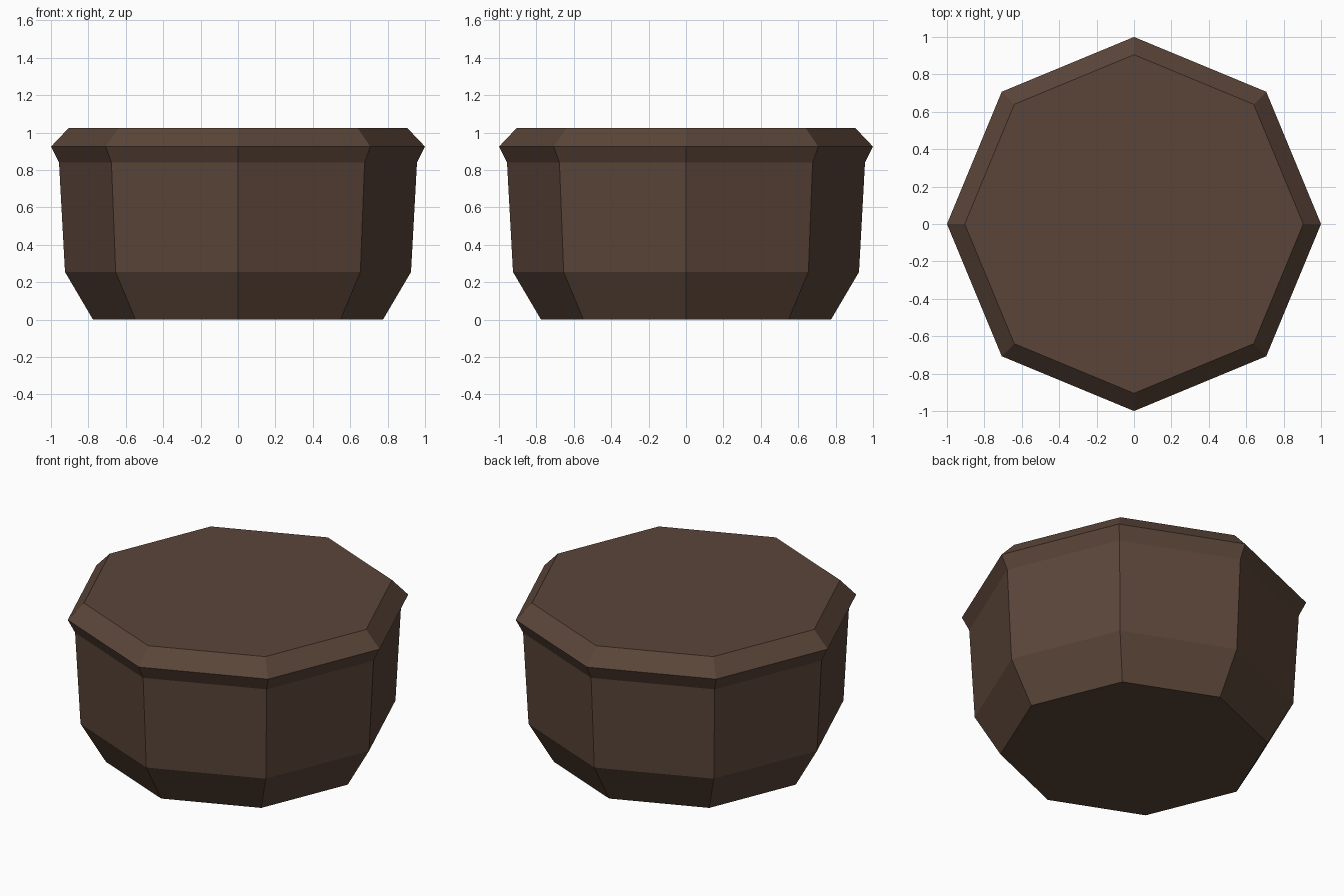
import bpy
import bmesh
from math import cos, sin, tau

cube = bpy.data.objects.get("Cube")
if cube:
    bpy.data.objects.remove(cube, do_unlink=True)

SIDES = 8
# (radius, height) from the base up to the rim
PROFILE = [(0.775, 0), (0.925, 0.255), (0.957, 0.84), (1.0, 0.925), (0.905, 1.025)]

brown = bpy.data.materials.new("dark_brown")
brown.use_nodes = True
colour = (0.105, 0.06, 0.041, 1)
brown.diffuse_color = colour
brown.node_tree.nodes["Principled BSDF"].inputs["Base Color"].default_value = colour

# Octagonal pot body with flared rim, closed top and bottom
bm = bmesh.new()
rings = [[bm.verts.new((r * cos(tau * i / SIDES), r * sin(tau * i / SIDES), z))
          for i in range(SIDES)] for r, z in PROFILE]
for low, high in zip(rings, rings[1:]):
    for i in range(SIDES):
        j = (i + 1) % SIDES
        bm.faces.new((low[i], low[j], high[j], high[i]))
bm.faces.new(rings[0][::-1])
bm.faces.new(rings[-1])
bmesh.ops.recalc_face_normals(bm, faces=bm.faces)

mesh = bpy.data.meshes.new("pot_body")
bm.to_mesh(mesh)
bm.free()
mesh.materials.append(brown)
pot = bpy.data.objects.new("pot_body", mesh)
bpy.context.collection.objects.link(pot)
